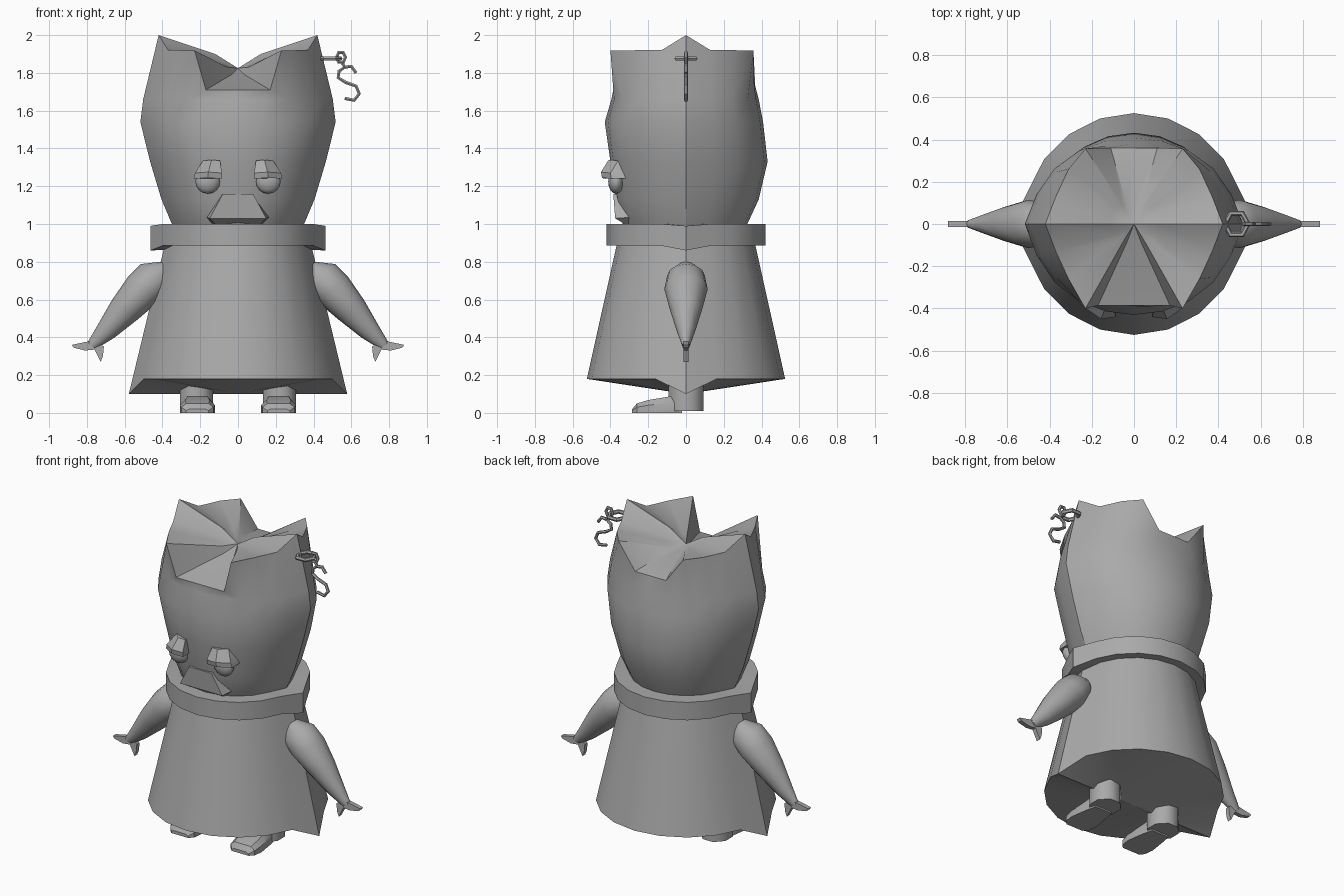
import bpy, bmesh
from math import sin, cos, pi, radians
from mathutils import Vector

old = bpy.data.objects.get("Cube")
if old:
    bpy.data.objects.remove(old, do_unlink=True)

grey = bpy.data.materials.new("plain grey")
grey.use_nodes = True
grey.diffuse_color = (0.4, 0.4, 0.4, 1)
grey.node_tree.nodes["Principled BSDF"].inputs["Base Color"].default_value = (0.4, 0.4, 0.4, 1)


def finish(obj, angle=30):
    """Give an object its material and smooth it, keeping sharp edges."""
    obj.data.materials.append(grey)
    bpy.ops.object.select_all(action='DESELECT')
    obj.select_set(True)
    bpy.context.view_layer.objects.active = obj
    bpy.ops.object.shade_smooth_by_angle(angle=radians(angle))
    return obj


def loft(name, rings, angle=30, closed=False):
    """Skin a list of rings; a one-point ring makes a fan, open ends are capped."""
    bm = bmesh.new()
    rows = [[bm.verts.new(p) for p in ring] for ring in rings]
    pairs = list(zip(rows, rows[1:]))
    if closed:
        pairs.append((rows[-1], rows[0]))
    for a, b in pairs:
        n = max(len(a), len(b))
        for i in range(n):
            j = (i + 1) % n
            if len(a) == 1:
                bm.faces.new((a[0], b[i], b[j]))
            elif len(b) == 1:
                bm.faces.new((a[i], a[j], b[0]))
            else:
                bm.faces.new((a[i], a[j], b[j], b[i]))
    if not closed:
        for row in (rows[0], rows[-1]):
            if len(row) > 2:
                bm.faces.new(row)
    bmesh.ops.recalc_face_normals(bm, faces=bm.faces)
    mesh = bpy.data.meshes.new(name)
    bm.to_mesh(mesh)
    bm.free()
    obj = bpy.data.objects.new(name, mesh)
    bpy.context.collection.objects.link(obj)
    return finish(obj, angle)


def ridged_ring(z, r, side_r, drop, n=20):
    """Round ring whose two side points stick out and hang lower."""
    ring = []
    for i in range(n):
        a = 2 * pi * i / n
        if i % (n // 2) == 0:
            ring.append((side_r * cos(a), 0, z - drop))
        else:
            ring.append((r * cos(a), r * sin(a), z))
    return ring


def quarters(back, front):
    """Full ring from a back and a front quarter, mirrored across x."""
    flip = lambda pts, sx, sy: [(sx * x, sy * y, z) for x, y, z in pts]
    return (flip(back, 1, 1) + flip(back[-2::-1], -1, 1)
            + flip(front[1:], -1, -1) + flip(front[-2:0:-1], 1, -1))


def tube(name, points, radius, cyclic=False):
    """Thin square-section wire along points."""
    cu = bpy.data.curves.new(name, 'CURVE')
    cu.dimensions = '3D'
    cu.bevel_depth = radius
    cu.bevel_resolution = 1
    cu.use_fill_caps = True
    sp = cu.splines.new('POLY')
    sp.points.add(len(points) - 1)
    for p, co in zip(sp.points, points):
        p.co = (*co, 1)
    sp.use_cyclic_u = cyclic
    obj = bpy.data.objects.new(name, cu)
    bpy.context.collection.objects.link(obj)
    bpy.ops.object.select_all(action='DESELECT')
    obj.select_set(True)
    bpy.context.view_layer.objects.active = obj
    bpy.ops.object.convert(target='MESH')
    return finish(bpy.context.view_layer.objects.active)


# Flared robe with a shallow keel underneath
loft("robe", [[(0, 0, 0.1)],
              ridged_ring(0.18, 0.525, 0.578, 0.08),
              ridged_ring(0.92, 0.36, 0.385, 0.02)])

# Collar band
loft("collar", [ridged_ring(0.885, 0.33, 0.34, 0.02),
                ridged_ring(0.885, 0.42, 0.463, 0.025),
                ridged_ring(1.0, 0.42, 0.463, 0.01),
                ridged_ring(1.0, 0.32, 0.33, 0.01)], closed=True)


# Head: stacked rings, then a rim with ear tips and notches, then a sunken top
def head_ring(z, rx, front, back):
    def quarter(ry):
        return [(rx * (1 if a == 0 else 0.95) * cos(radians(a)), ry * sin(radians(a)), z)
                for a in (0, 20, 40, 58, 74, 90)]
    return quarters(quarter(back), quarter(front))


def rim(corner_y, notch_x, notch_y, notch_z):
    return [(0.42, 0, 2.0), (0.37, 0.13, 1.92), (0.31, 0.26, 1.92),
            (0.23, corner_y, 1.918), (notch_x, notch_y, notch_z), (0, notch_y, notch_z)]


def crater(floor_z):
    return [(0.12, 0, 1.9), (0.1, 0.05, 1.86), (0.08, 0.08, 1.845),
            (0.055, 0.09, 1.83), (0.035, 0.09, floor_z), (0, 0.09, floor_z)]


loft("head", [head_ring(0.94, 0.32, 0.3, 0.3),
              head_ring(1.0, 0.35, 0.335, 0.325),
              head_ring(1.13, 0.405, 0.375, 0.385),
              head_ring(1.33, 0.465, 0.4, 0.432),
              head_ring(1.54, 0.517, 0.43, 0.408),
              head_ring(1.66, 0.502, 0.395, 0.385),
              quarters(rim(0.357, 0.11, 0.36, 1.755), rim(0.4, 0.17, 0.385, 1.71)),
              quarters(crater(1.82), crater(1.79)),
              [(0, 0, 1.825)]], angle=32)

# Beak: flared wedge at the bottom of the face
loft("beak", [[(-0.08, -0.34, 1.16), (0.08, -0.34, 1.16), (0.08, -0.385, 1.16), (-0.08, -0.385, 1.16)],
              [(-0.165, -0.3, 1.035), (0.165, -0.3, 1.035), (0.15, -0.375, 1.03), (-0.15, -0.375, 1.03)],
              [(-0.14, -0.28, 1.0), (0.14, -0.28, 1.0), (0.12, -0.325, 1.0), (-0.12, -0.325, 1.0)]])

for s, side in ((1, "left"), (-1, "right")):
    # Eyeball and heavy eyelid
    bpy.ops.mesh.primitive_uv_sphere_add(segments=12, ring_count=8, radius=1,
                                         location=(s * 0.16, -0.37, 1.225))
    eye = bpy.context.object
    eye.name = side + "_eye"
    eye.scale = (0.066, 0.042, 0.065)
    finish(eye, 40)
    lid = []
    for z, inner, outer, front in ((1.24, 0.085, 0.235, -0.445), (1.27, 0.085, 0.228, -0.45),
                                   (1.335, 0.095, 0.185, -0.41)):
        lid.append([(s * inner, -0.33, z), (s * inner, front + 0.01, z),
                    (s * (inner + outer) / 2, front, z + 0.005),
                    (s * outer, front + 0.05, z), (s * outer, -0.32, z)])
    loft(side + "_eyelid", lid)

    # Arm: tapered sleeve along a sloping axis
    axis = Vector((0.6, 0, -0.8))
    across = Vector((0.8, 0, 0.6))
    arm = []
    for x, z, r, w in ((0.37, 0.77, 0.05, 0.05), (0.43, 0.725, 0.105, 0.1),
                       (0.5, 0.655, 0.105, 0.115), (0.6, 0.545, 0.085, 0.085),
                       (0.7, 0.43, 0.055, 0.048), (0.775, 0.355, 0.028, 0.02)):
        ring = []
        for i in range(12):
            a = 2 * pi * i / 12
            p = Vector((x, 0, z)) + across * (r * cos(a)) + Vector((0, w * sin(a), 0))
            ring.append((s * p.x, p.y, p.z))
        arm.append(ring)
    loft(side + "_arm", arm, 40)

    # Hand: thin plate with a pointing finger and a thumb
    outline = ((0.75, 0.385), (0.81, 0.375), (0.88, 0.36), (0.87, 0.345), (0.81, 0.33),
               (0.76, 0.335), (0.727, 0.27), (0.715, 0.3), (0.71, 0.35))
    loft(side + "_hand", [[(s * x, y, z) for x, z in outline] for y in (-0.014, 0.014)])

    # Leg and wedge-shaped foot
    loft(side + "_leg", [[(s * 0.22 + 0.095 * cos(pi * (i + 0.5) / 4),
                           0.1 * sin(pi * (i + 0.5) / 4), z) for i in range(8)]
                         for z in (0.01, 0.16)], 50)
    foot = []
    for y, w, top in ((-0.285, 0.06, 0.02), (-0.26, 0.085, 0.05),
                      (-0.2, 0.093, 0.068), (-0.08, 0.075, 0.088), (-0.02, 0.06, 0.085)):
        c = s * 0.215
        foot.append([(c - w, y, 0), (c + w, y, 0), (c + w, y, top * 0.6),
                     (c + w * 0.7, y, top), (c - w * 0.7, y, top), (c - w, y, top * 0.6)])
    loft(side + "_foot", foot)

# Earring: flat hoop through the ear, a small link and a curled pendant
hexagon = [(cos(pi * i / 3), sin(pi * i / 3)) for i in range(6)]
tube("ear_hoop", [(0.485 + 0.055 * u, 0.058 * v, 1.876) for u, v in hexagon], 0.013, True)
tube("ear_link", [(0.545 + 0.024 * u, 0, 1.882 + 0.03 * v) for u, v in hexagon], 0.01, True)
curl = ((0.55, 1.855), (0.565, 1.83), (0.535, 1.81), (0.53, 1.775), (0.57, 1.75), (0.625, 1.73),
        (0.642, 1.69), (0.615, 1.655), (0.565, 1.665))
tube("curled_pendant", [(x, 0, z) for x, z in curl], 0.01)
tube("pendant_hook", [(0.565, 0, 1.83), (0.6, 0, 1.835), (0.625, 0, 1.8)], 0.01)
